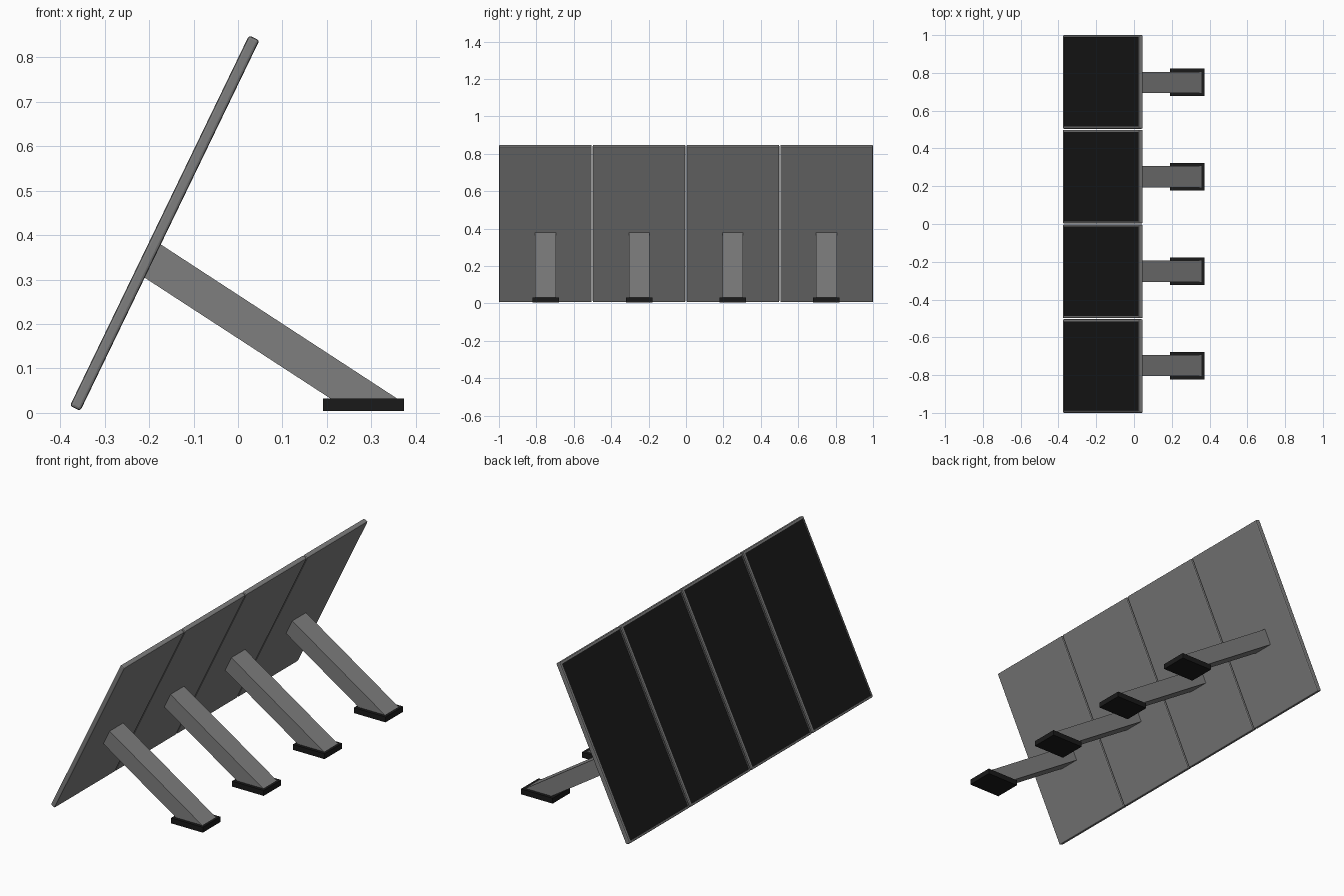
import bpy, bmesh, math
from mathutils import Matrix

if "Cube" in bpy.data.objects:
    bpy.data.objects.remove(bpy.data.objects["Cube"])


def material(name, v):
    m = bpy.data.materials.new(name)
    m.diffuse_color = (v, v, v, 1)
    m.use_nodes = True
    m.node_tree.nodes["Principled BSDF"].inputs["Base Color"].default_value = m.diffuse_color
    return m


GREY = material("grey metal", 0.21)
BLACK = material("black", 0.01)


def finish(bm, name, mats):
    bmesh.ops.recalc_face_normals(bm, faces=bm.faces)
    me = bpy.data.meshes.new(name)
    bm.to_mesh(me)
    bm.free()
    for m in mats:
        me.materials.append(m)
    ob = bpy.data.objects.new(name, me)
    bpy.context.collection.objects.link(ob)
    return ob


def box(size, bevel=0.0, segments=1):
    bm = bmesh.new()
    bmesh.ops.create_cube(bm, size=1)
    bmesh.ops.scale(bm, vec=size, verts=bm.verts)
    if bevel:
        bmesh.ops.bevel(bm, geom=bm.edges[:], offset=bevel, segments=segments,
                        profile=0.5, affect='EDGES')
    return bm


def solar_panel(y, i):
    # bevelled frame with a dark recessed sheet on the sun side (local -x)
    bm = box((0.026, 0.496, 0.926), 0.006, 2)
    bm.normal_update()
    front = [max(bm.faces, key=lambda f: -f.normal.x * f.calc_area())]
    bmesh.ops.inset_region(bm, faces=front, thickness=0.007)
    bmesh.ops.inset_region(bm, faces=front, thickness=0.0005, depth=-0.003)
    front[0].material_index = 1
    ob = finish(bm, f"solar_panel_{i}", [GREY, BLACK])
    ob.matrix_world = (Matrix.Translation((-0.165, y, 0.427))
                       @ Matrix.Rotation(math.radians(25.8), 4, 'Y'))


def support_leg(y, i):
    # slanted beam: side profile extruded across its width
    profile = [(-0.219, 0.310), (-0.183, 0.385), (0.36, 0.031), (0.21, 0.031)]
    bm = bmesh.new()
    face = bm.faces.new([bm.verts.new((x, y - 0.056, z)) for x, z in profile])
    ext = bmesh.ops.extrude_face_region(bm, geom=[face])
    verts = [v for v in ext["geom"] if isinstance(v, bmesh.types.BMVert)]
    bmesh.ops.translate(bm, vec=(0, 0.112, 0), verts=verts)
    finish(bm, f"support_leg_{i}", [GREY])


def foot(y, i):
    ob = finish(box((0.182, 0.144, 0.028)), f"foot_{i}", [BLACK])
    ob.location = (0.282, y, 0.018)


for i in range(4):
    k = i - 1.5
    solar_panel(k * 0.5013, i + 1)
    support_leg(k * 0.5, i + 1)
    foot(k * 0.5, i + 1)
